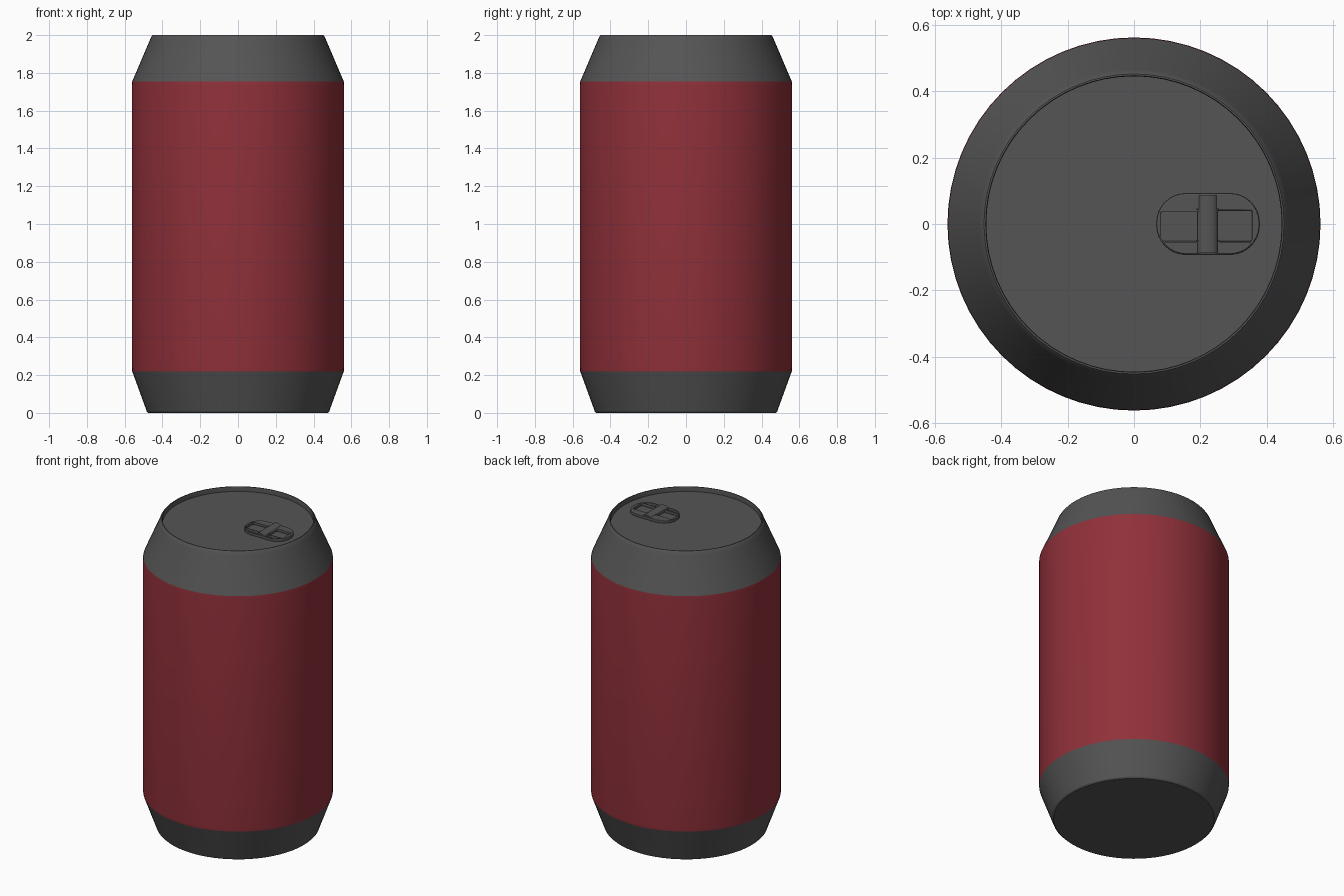
import bpy, bmesh, math
from mathutils import Vector

cube = bpy.data.objects.get("Cube")
if cube:
    bpy.data.objects.remove(cube, do_unlink=True)

SEGMENTS = 64
LID_Z = 1.97


def make_material(name, rgb):
    mat = bpy.data.materials.new(name)
    mat.use_nodes = True
    color = (*rgb, 1)
    mat.diffuse_color = color
    bsdf = next(n for n in mat.node_tree.nodes if n.type == "BSDF_PRINCIPLED")
    bsdf.inputs["Base Color"].default_value = color
    return mat


def finish(obj, mat, angle=20):
    obj.data.materials.clear()
    obj.data.materials.append(mat)
    bpy.ops.object.select_all(action="DESELECT")
    obj.select_set(True)
    bpy.context.view_layer.objects.active = obj
    bpy.ops.object.shade_smooth_by_angle(angle=math.radians(angle))


def lathe(name, profile, mat):
    """Spin a (radius, height) profile around the z axis."""
    bm = bmesh.new()
    verts = [bm.verts.new((r, 0, z)) for r, z in profile]
    edges = [bm.edges.new(pair) for pair in zip(verts, verts[1:])]
    bmesh.ops.spin(bm, geom=verts + edges, cent=(0, 0, 0), axis=(0, 0, 1),
                   angle=math.tau, steps=SEGMENTS)
    bmesh.ops.remove_doubles(bm, verts=bm.verts[:], dist=0.0001)
    bmesh.ops.recalc_face_normals(bm, faces=bm.faces[:])
    mesh = bpy.data.meshes.new(name)
    bm.to_mesh(mesh)
    bm.free()
    obj = bpy.data.objects.new(name, mesh)
    bpy.context.collection.objects.link(obj)
    finish(obj, mat)
    # Profiles run upwards on the outside, so the first wall must face outwards
    wall = max(mesh.polygons, key=lambda p: p.center.xy.length)
    if wall.normal.xy.dot(wall.center.xy) < 0:
        mesh.flip_normals()
    return obj


def rounded_box(cx, cy, hx, hy, radius, steps=8):
    """Outline of a rectangle with round corners."""
    points = []
    for quarter, (sx, sy) in enumerate([(1, 1), (-1, 1), (-1, -1), (1, -1)]):
        for i in range(steps + 1):
            a = (quarter + i / steps) * math.pi / 2
            points.append((cx + sx * (hx - radius) + radius * math.cos(a),
                           cy + sy * (hy - radius) + radius * math.sin(a)))
    return points


metal = make_material("dark grey metal", (0.09, 0.09, 0.09))
red = make_material("red paint", (0.28, 0.03, 0.042))

# Can shell: base, painted wall, and shoulder with the recessed lid
lathe("base", [(0, 0), (0.475, 0), (0.483, 0.008), (0.56, 0.22)], metal)
lathe("painted_wall", [(0.56, 0.22), (0.562, 0.24), (0.562, 1.735), (0.56, 1.755)], red)
lathe("shoulder_and_lid",
      [(0.56, 1.755), (0.466, 1.975), (0.46, 1.99), (0.452, 2.0), (0.447, 2.0),
       (0.445, 1.99), (0.445, LID_Z), (0, LID_Z)], metal)

# Pull tab: rounded plate with two openings
curve = bpy.data.curves.new("pull_tab", "CURVE")
curve.dimensions = "2D"
curve.fill_mode = "BOTH"
curve.extrude = 0.006
curve.bevel_depth = 0.004
curve.bevel_resolution = 2
curve.offset = -0.004
outlines = [rounded_box(0.223, 0, 0.155, 0.092, 0.088),
            rounded_box(0.137, -0.005, 0.055, 0.046, 0.006, 2),
            rounded_box(0.304, -0.005, 0.052, 0.046, 0.006, 2)]
for outline in outlines:
    spline = curve.splines.new("POLY")
    spline.points.add(len(outline) - 1)
    for point, (x, y) in zip(spline.points, outline):
        point.co = (x, y, 0, 1)
    spline.use_cyclic_u = True
tab = bpy.data.objects.new("pull_tab", curve)
bpy.context.collection.objects.link(tab)
tab.location.z = LID_Z + 0.008
bpy.ops.object.select_all(action="DESELECT")
tab.select_set(True)
bpy.context.view_layer.objects.active = tab
bpy.ops.object.convert(target="MESH")
finish(bpy.context.object, metal, 30)

# Rounded bar across the middle of the tab
bpy.ops.mesh.primitive_cylinder_add(vertices=24, radius=0.03, depth=0.176,
                                    location=(0.222, 0, LID_Z + 0.01),
                                    rotation=(math.pi / 2, 0, 0))
bar = bpy.context.object
bar.name = "tab_crossbar"
bar.scale.y = 0.6
finish(bar, metal, 40)
